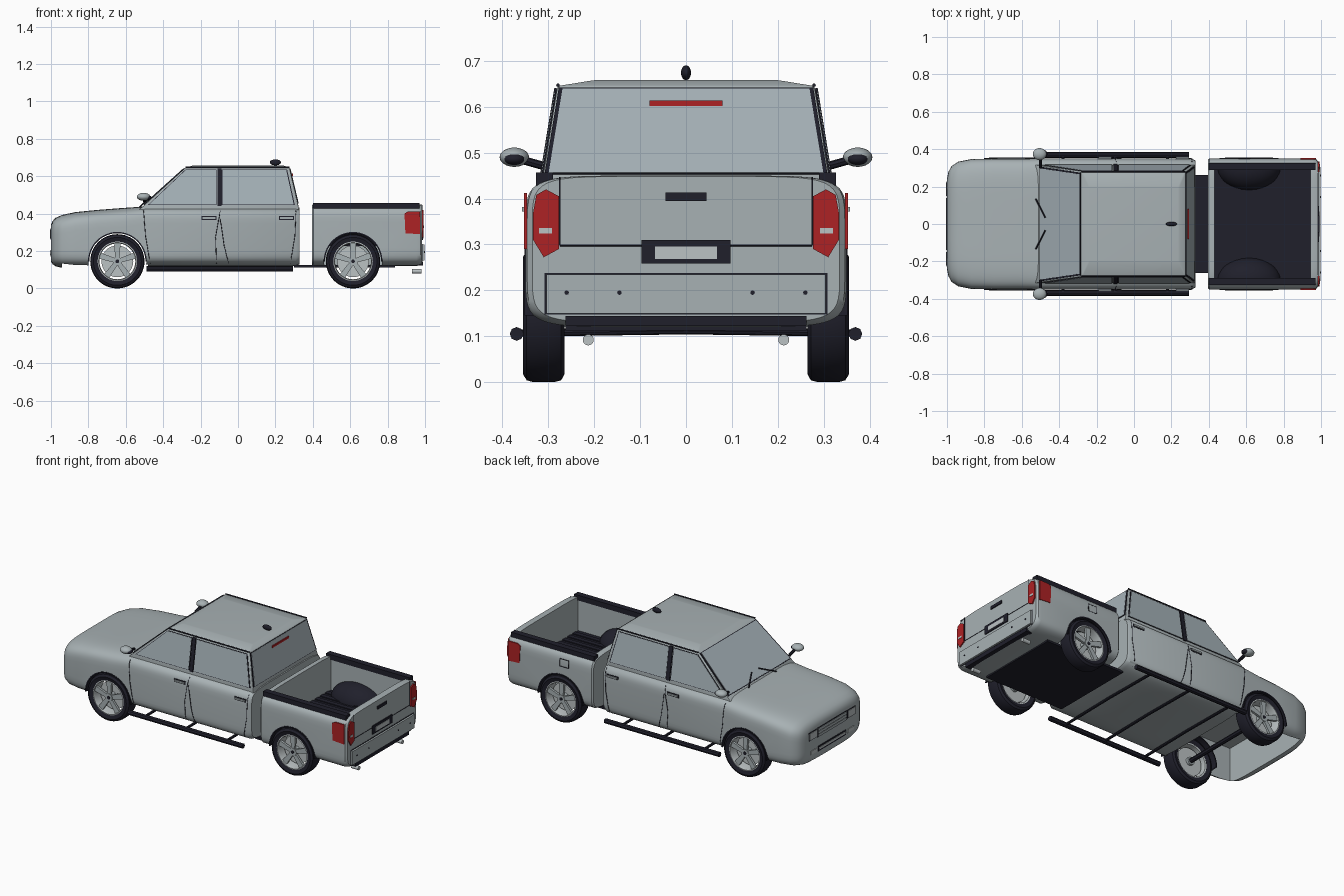
import bpy, bmesh, math
from mathutils import Vector, Matrix

if "Cube" in bpy.data.objects:
    bpy.data.objects.remove(bpy.data.objects["Cube"], do_unlink=True)


def material(name, r, g, b):
    m = bpy.data.materials.new(name)
    m.use_nodes = True
    m.diffuse_color = (r, g, b, 1)
    m.node_tree.nodes["Principled BSDF"].inputs["Base Color"].default_value = (r, g, b, 1)
    return m


PAINT = material("grey_paint", 0.39, 0.44, 0.455)
GLASS = material("pale_glass", 0.38, 0.445, 0.48)
BLACK = material("black_trim", 0.014, 0.014, 0.024)
RED = material("red_lens", 0.42, 0.016, 0.018)
METAL = material("light_metal", 0.5, 0.54, 0.55)
SIDES = {-1: "front_side", 1: "back_side"}


def finish(name, bm, mat, smooth=True):
    bmesh.ops.recalc_face_normals(bm, faces=bm.faces)
    me = bpy.data.meshes.new(name)
    bm.to_mesh(me)
    bm.free()
    ob = bpy.data.objects.new(name, me)
    bpy.context.collection.objects.link(ob)
    me.materials.append(mat)
    if smooth:
        shade(ob)
    return ob


def activate(ob):
    bpy.ops.object.select_all(action="DESELECT")
    ob.select_set(True)
    bpy.context.view_layer.objects.active = ob


def shade(ob):
    activate(ob)
    bpy.ops.object.shade_smooth_by_angle(angle=math.radians(35))


def box(name, x, y, z, mat):
    bm = bmesh.new()
    size = Vector((x[1] - x[0], y[1] - y[0], z[1] - z[0]))
    mid = Vector((x[0] + x[1], y[0] + y[1], z[0] + z[1])) / 2
    bmesh.ops.create_cube(bm, size=1, matrix=Matrix.Translation(mid) @ Matrix.Diagonal(size).to_4x4())
    return finish(name, bm, mat, False)


def rod(name, pts, r, mat, sides=8):
    bm = bmesh.new()
    pts = [Vector(p) for p in pts]
    for a, b in zip(pts, pts[1:]):
        turn = (b - a).to_track_quat("Z", "Y").to_matrix().to_4x4()
        bmesh.ops.create_cone(bm, cap_ends=True, segments=sides, radius1=r, radius2=r,
                              depth=(b - a).length, matrix=Matrix.Translation((a + b) / 2) @ turn)
    return finish(name, bm, mat)


def plate(name, pts, d, mat):
    bm = bmesh.new()
    low = [bm.verts.new(p) for p in pts]
    high = [bm.verts.new(Vector(p) + Vector(d)) for p in pts]
    bm.faces.new(low)
    bm.faces.new(high)
    for i in range(len(pts)):
        j = (i + 1) % len(pts)
        bm.faces.new((low[i], low[j], high[j], high[i]))
    return finish(name, bm, mat, False)


def window(name, pts, d):
    pts = [Vector(p) for p in pts]
    mid = sum(pts, Vector()) / len(pts)
    plate(name + "_seal", [mid + (p - mid) * 1.03 for p in pts], d, BLACK)
    plate(name, pts, Vector(d) * 1.5, GLASS)


def ellipsoid(name, loc, radii, mat, cuts=()):
    bm = bmesh.new()
    bmesh.ops.create_uvsphere(bm, u_segments=28, v_segments=16, radius=1,
                              matrix=Matrix.Translation(loc) @ Matrix.Diagonal(radii).to_4x4())
    for co, no in cuts:
        bmesh.ops.bisect_plane(bm, geom=bm.verts[:] + bm.edges[:] + bm.faces[:],
                               plane_co=co, plane_no=no, clear_outer=True)
    return finish(name, bm, mat)


def loft(name, stations, mat, count=64):
    # rounded-box sections: x, half width, bottom, top, squareness
    bm = bmesh.new()
    rings = []
    for x, w, zb, zt, n in stations:
        ring = []
        for i in range(count):
            t = math.tau * (i + 0.5) / count
            c, s = math.cos(t), math.sin(t)
            y = w * math.copysign(abs(c) ** (2 / n), c)
            z = (zb + zt) / 2 + (zt - zb) / 2 * math.copysign(abs(s) ** (2 / n), s)
            ring.append(bm.verts.new((x, y, z)))
        rings.append(ring)
    for a, b in zip(rings, rings[1:]):
        for i in range(count):
            j = (i + 1) % count
            bm.faces.new((a[i], a[j], b[j], b[i]))
    bm.faces.new(rings[0])
    bm.faces.new(rings[-1])
    return finish(name, bm, mat, False)


def cut(ob, cutters):
    for c in cutters:
        c.hide_render = True
        mod = ob.modifiers.new("cut", "BOOLEAN")
        mod.operation, mod.solver, mod.object = "DIFFERENCE", "EXACT", c
        activate(ob)
        bpy.ops.object.modifier_apply(modifier=mod.name)
        bpy.data.objects.remove(c, do_unlink=True)
    shade(ob)


def lathe(name, profile, x, z, s, mat, arc=math.tau, steps=48):
    # closed (radius, y) profile spun about a wheel axis
    bm = bmesh.new()
    full = arc > 6
    rings = [[bm.verts.new((x + r * math.cos(arc * i / steps), s * y, z + r * math.sin(arc * i / steps)))
              for r, y in profile] for i in range(steps if full else steps + 1)]
    pairs = list(zip(rings, rings[1:])) + ([(rings[-1], rings[0])] if full else [])
    for a, b in pairs:
        for i in range(len(profile)):
            j = (i + 1) % len(profile)
            bm.faces.new((a[i], a[j], b[j], b[i]))
    return finish(name, bm, mat)


def seam(name, path, s, zc=0.28, h=0.16):
    pts = []
    for (xa, za), (xb, zb) in zip(path, path[1:]):
        for k in range(7):
            z = za + (zb - za) * k / 6
            y = 0.35 * (1 - abs((z - zc) / h) ** 7) ** (1 / 7)
            pts.append((xa + (xb - xa) * k / 6, s * y, z))
    pts = [p for i, p in enumerate(pts) if i == 0 or p != pts[i - 1]]
    rod(name, pts, 0.002, BLACK, 5)


AXLES = {"front": -0.645, "rear": 0.615}
HUB = 0.145

# Hood and cab lower body, hollow under the nose
body = loft("cab_body", [
    (-1.0, 0.24, 0.145, 0.34, 4), (-0.992, 0.28, 0.13, 0.36, 4.5), (-0.975, 0.31, 0.118, 0.378, 5),
    (-0.94, 0.333, 0.11, 0.393, 5), (-0.87, 0.347, 0.11, 0.408, 5.5), (-0.75, 0.35, 0.11, 0.42, 6),
    (-0.62, 0.35, 0.11, 0.43, 6), (-0.5, 0.35, 0.12, 0.438, 7), (0.31, 0.35, 0.12, 0.44, 7),
    (0.33, 0.338, 0.13, 0.432, 7)], PAINT)
cut(body, [box("nose_cutter", (-0.94, -0.48), (-0.3, 0.3), (-0.1, 0.34), PAINT),
           rod("arch_cutter", [(AXLES["front"], -0.5, HUB), (AXLES["front"], 0.5, HUB)], 0.155, PAINT, 64)])

# Cargo bed with open box and wheel wells
bed = loft("cargo_bed", [(0.395, 0.342, 0.125, 0.445, 7), (0.403, 0.35, 0.12, 0.45, 7),
                         (0.955, 0.35, 0.12, 0.45, 7), (0.975, 0.346, 0.125, 0.45, 7),
                         (0.985, 0.335, 0.13, 0.448, 7)], PAINT)
cut(bed, [box("bed_cutter", (0.43, 0.945), (-0.295, 0.295), (0.23, 0.6), PAINT)] +
    [rod("well_cutter", [(AXLES["rear"], s * 0.24, HUB), (AXLES["rear"], s * 0.5, HUB)], 0.155, PAINT, 64)
     for s in SIDES])
box("bed_floor", (0.43, 0.945), (-0.295, 0.295), (0.228, 0.236), BLACK)
for i in range(11):
    y = (i - 5) * 0.05
    box(f"bed_rib_{i}", (0.432, 0.943), (y - 0.014, y + 0.014), (0.235, 0.242), BLACK)
box("frame_panel", (0.3, 0.84), (-0.262, 0.262), (0.112, 0.126), BLACK)

# Greenhouse with crowned roof
bm = bmesh.new()
levels = [[bm.verts.new(p) for p in ((a, -w, z), (b, -w, z), (b, w, z), (a, w, z))]
          for a, b, w, z in ((-0.53, 0.328, 0.317, 0.42), (-0.28, 0.275, 0.28, 0.645), (-0.24, 0.24, 0.2, 0.658))]
for low, high in zip(levels, levels[1:]):
    for i in range(4):
        j = (i + 1) % 4
        bm.faces.new((low[i], low[j], high[j], high[i]))
bm.faces.new(levels[0])
bm.faces.new(levels[2])
bmesh.ops.bevel(bm, geom=bm.edges[:], offset=0.005, segments=2, profile=0.5, affect="EDGES")
finish("greenhouse", bm, PAINT)


def rise(z):
    return (z - 0.42) / 0.225


def shield_x(z):
    return -0.53 + 0.25 * rise(z)


def back_x(z):
    return 0.328 - 0.053 * rise(z)


def side_y(z):
    return 0.317 - 0.037 * rise(z)


# Windscreen, rear window, wipers and high brake light
lo, hi = 0.447, 0.638
window("windscreen", [(shield_x(z), y * (side_y(z) - 0.015), z) for z, y in ((lo, -1), (lo, 1), (hi, 1), (hi, -1))],
       (-0.003, 0, 0.003))
window("rear_window", [(back_x(z), y * (side_y(z) - 0.012), z) for z, y in ((lo + 0.008, -1), (lo + 0.008, 1), (hi, 1), (hi, -1))],
       (0.003, 0, 0.001))
box("high_brake_light", (0.28, 0.293), (-0.08, 0.08), (0.602, 0.614), RED)
ellipsoid("roof_antenna", (0.2, 0, 0.674), (0.03, 0.011, 0.016), BLACK)

for s, side in SIDES.items():
    def on_side(pts):
        return [(x, s * side_y(z), z) for x, z in pts]

    # Side windows, pillar and roof rail
    window("front_window_" + side, on_side([(-0.475, 0.448), (-0.28, 0.632), (-0.118, 0.632), (-0.118, 0.448)]),
           (0, s * 0.003, 0.0005))
    window("rear_window_" + side, on_side([(-0.082, 0.448), (-0.082, 0.632), (0.258, 0.632), (0.298, 0.448)]),
           (0, s * 0.003, 0.0005))
    plate("door_pillar_" + side, on_side([(-0.11, 0.44), (-0.11, 0.64), (-0.088, 0.64), (-0.088, 0.44)]),
          (0, s * 0.006, 0.001), BLACK)
    rod("roof_rail_" + side, [(-0.28, s * 0.279, 0.647), (0.275, s * 0.279, 0.647)], 0.004, BLACK)
    rod("wiper_" + side, [(shield_x(z) - 0.006, s * y, z + 0.007) for y, z in ((0.135, 0.43), (0.035, 0.475))],
        0.004, BLACK)

    # Door seams and handles
    seam("front_door_seam_" + side, [(-0.505, 0.415), (-0.495, 0.28), (-0.47, 0.135)], s)
    seam("middle_door_seam_" + side, [(-0.095, 0.415), (-0.12, 0.27), (-0.115, 0.135)], s)
    seam("middle_rear_seam_" + side, [(-0.095, 0.37), (-0.075, 0.23), (-0.05, 0.135)], s)
    seam("rear_door_seam_" + side, [(0.31, 0.415), (0.305, 0.28), (0.28, 0.135)], s)
    for k, x in enumerate((-0.195, 0.22)):
        box(f"handle_recess_{k}_{side}", (x, x + 0.08), sorted((s * 0.34, s * 0.35)), (0.367, 0.387), BLACK)
        box(f"door_handle_{k}_{side}", (x + 0.005, x + 0.075), sorted((s * 0.34, s * 0.357)), (0.372, 0.382), PAINT)

    # Mirrors
    rod("mirror_arm_" + side, [(-0.5, s * 0.3, 0.468), (-0.5, s * 0.36, 0.485)], 0.009, BLACK)
    ellipsoid("mirror_housing_" + side, (-0.505, s * 0.374, 0.49), (0.036, 0.032, 0.021), PAINT)
    ellipsoid("mirror_glass_" + side, (-0.483, s * 0.374, 0.486), (0.02, 0.022, 0.013), BLACK)

    # Side steps
    rod("side_step_" + side, [(-0.49, s * 0.369, 0.105), (0.295, s * 0.369, 0.105)], 0.015, BLACK)
    for k, x in enumerate((-0.38, -0.1, 0.18)):
        rod(f"step_bracket_{k}_{side}", [(x, 0, 0.112), (x, s * 0.369, 0.107)], 0.008, BLACK)

    # Bed rails and wheel humps
    box("bed_rail_" + side, (0.4, 0.97), sorted((s * 0.29, s * 0.327)), (0.425, 0.457), BLACK)
    ellipsoid("wheel_hump_" + side, (0.615, s * 0.3, 0.22), (0.17, 0.12, 0.11), BLACK,
              [((0, s * 0.3, 0), (0, s, 0)), ((0, 0, 0.215), (0, 0, -1))])

    # Tail lights wrap the rear corner
    lens = [(0.277, 0.405), (0.305, 0.42), (0.326, 0.408), (0.333, 0.37), (0.333, 0.31), (0.31, 0.272), (0.277, 0.29)]
    plate("tail_light_" + side, [(0.983, s * y, z) for y, z in lens], (0.009, 0, 0), RED)
    box("reverse_lamp_" + side, (0.985, 0.994), sorted((s * 0.292, s * 0.32)), (0.324, 0.336), METAL)
    plate("tail_light_wrap_" + side, [(x, s * 0.346, z) for x, z in
          ((0.895, 0.295), (0.89, 0.4), (0.91, 0.412), (0.972, 0.412), (0.972, 0.29))], (0, s * 0.007, 0), RED)
    rod("tailgate_seam_" + side, [(0.985, s * 0.275, 0.447), (0.985, s * 0.275, 0.298), (0.985, 0, 0.298)], 0.002, BLACK)
    rod("exhaust_" + side, [(0.93, s * 0.213, 0.092), (0.98, s * 0.213, 0.092)], 0.012, METAL, 16)
    for k, y in enumerate((0.145, 0.26)):
        rod(f"sensor_{k}_{side}", [(0.99, s * y, 0.195), (1.0, s * y, 0.195)], 0.005, BLACK)

    # Headlights and fog lamps
    box("headlight_rim_" + side, (-1.003, -0.985), sorted((s * 0.148, s * 0.226)), (0.268, 0.318), BLACK)
    box("headlight_" + side, (-1.006, -0.985), sorted((s * 0.152, s * 0.222)), (0.272, 0.314), METAL)
    box("fog_lamp_" + side, (-1.004, -0.985), sorted((s * 0.15, s * 0.21)), (0.178, 0.2), METAL)

    # Wheels with arch liners
    for axle, x in AXLES.items():
        tag = f"{axle}_{side}"
        lathe("arch_liner_" + tag, [(0.15, 0.245), (0.157, 0.245), (0.157, 0.352), (0.15, 0.352)], x, HUB, s, BLACK, math.pi)
        lathe("tyre_" + tag, [(0.104, 0.272), (0.128, 0.265), (0.141, 0.272), (0.145, 0.287), (0.145, 0.333),
                              (0.141, 0.347), (0.128, 0.355), (0.104, 0.348)], x, HUB, s, BLACK)
        lathe("rim_" + tag, [(0.107, 0.348), (0.1, 0.35), (0.096, 0.335), (0.096, 0.275), (0.107, 0.272)], x, HUB, s, METAL)
        rod("brake_disc_" + tag, [(x, s * 0.295, HUB), (x, s * 0.305, HUB)], 0.085, METAL, 32)
        rod("hub_" + tag, [(x, s * 0.28, HUB), (x, s * 0.345, HUB)], 0.024, PAINT, 20)
        rod("hub_cap_" + tag, [(x, s * 0.34, HUB), (x, s * 0.348, HUB)], 0.01, BLACK, 12)
        for k in range(5):
            a = math.pi / 2 + k * math.tau / 5
            out, across = Vector((math.cos(a), 0, math.sin(a))), Vector((-math.sin(a), 0, math.cos(a)))
            hub = Vector((x, s * 0.328, HUB))
            plate(f"spoke_{k}_{tag}", [hub + out * r + across * w for r, w in
                  ((0.018, -0.012), (0.1, -0.017), (0.1, 0.017), (0.018, 0.012))], (0, s * 0.014, 0), PAINT)

# Axles
for axle, x in AXLES.items():
    rod(axle + "_axle", [(x, -0.29, HUB), (x, 0.29, HUB)], 0.014, BLACK)

# Tailgate, plate and rear bumper
box("tailgate_handle", (0.983, 0.991), (-0.045, 0.045), (0.395, 0.413), BLACK)
box("plate_recess", (0.983, 0.99), (-0.097, 0.097), (0.258, 0.31), BLACK)
box("plate_blank", (0.983, 0.992), (-0.067, 0.067), (0.268, 0.295), METAL)
box("bumper_gap", (0.975, 0.987), (-0.308, 0.308), (0.147, 0.238), BLACK)
box("rear_bumper", (0.97, 0.998), (-0.304, 0.304), (0.15, 0.234), PAINT)
box("bumper_valance", (0.95, 0.99), (-0.262, 0.262), (0.122, 0.144), BLACK)

# Grille and lower intake
box("grille_frame", (-1.003, -0.985), (-0.142, 0.142), (0.262, 0.32), BLACK)
for k in range(3):
    box(f"grille_bar_{k}", (-1.006, -0.985), (-0.138, 0.138), (0.266 + k * 0.018, 0.28 + k * 0.018), PAINT)
box("lower_intake", (-1.002, -0.985), (-0.135, 0.135), (0.172, 0.205), BLACK)
box("intake_bar", (-1.005, -0.985), (-0.13, 0.13), (0.182, 0.195), METAL)

# Fuel flap
seam("fuel_flap_seam", [(0.56, 0.35), (0.62, 0.35), (0.62, 0.395), (0.56, 0.395), (0.56, 0.35)], 1, 0.285, 0.165)
